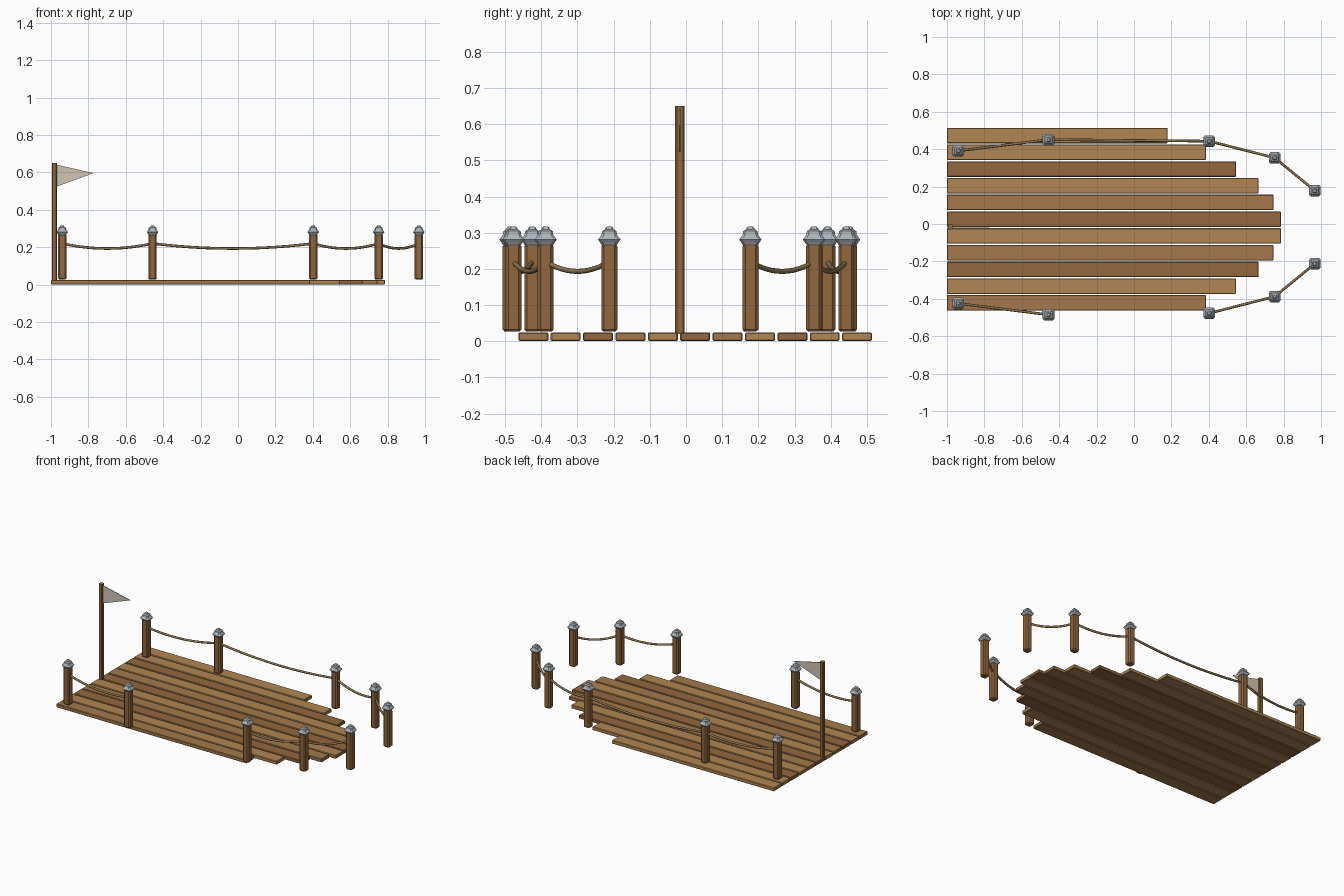
import bpy, bmesh, math
from mathutils import Vector

if "Cube" in bpy.data.objects:
    bpy.data.objects.remove(bpy.data.objects["Cube"])

MID = -0.017  # symmetry axis of the railing in y


def material(name, rgb):
    m = bpy.data.materials.new(name)
    m.diffuse_color = (*rgb, 1)
    m.use_nodes = True
    m.node_tree.nodes["Principled BSDF"].inputs["Base Color"].default_value = m.diffuse_color
    return m


WOOD = {"light": material("light_wood", (0.44, 0.24, 0.085)),
        "mid": material("mid_wood", (0.37, 0.19, 0.07)),
        "dark": material("dark_wood", (0.29, 0.135, 0.047))}
STEEL = material("steel", (0.42, 0.46, 0.48))
ROPE = material("rope", (0.27, 0.18, 0.08))
CLOTH = material("cloth", (0.62, 0.56, 0.46))


def finish(bm, name, mat):
    bmesh.ops.recalc_face_normals(bm, faces=bm.faces)
    me = bpy.data.meshes.new(name)
    bm.to_mesh(me)
    bm.free()
    me.materials.append(mat)
    ob = bpy.data.objects.new(name, me)
    bpy.context.collection.objects.link(ob)
    return ob


def box(name, lo, hi, mat, bevel):
    bm = bmesh.new()
    bmesh.ops.create_cube(bm, size=1)
    for v in bm.verts:
        v.co = [(a + b) / 2 + c * (b - a) for a, b, c in zip(lo, hi, v.co)]
    bmesh.ops.bevel(bm, geom=bm.edges[:], offset=bevel, segments=1, affect='EDGES')
    return finish(bm, name, mat)


def stack(name, x, y, levels, mat):
    """Chamfered-square sections (z, half width, chamfer) joined upward."""
    bm = bmesh.new()
    rings = []
    for z, r, c in levels:
        k = r - c
        pts = [(r, -k), (r, k), (k, r), (-k, r), (-r, k), (-r, -k), (-k, -r), (k, -r)]
        rings.append([bm.verts.new((x + px, y + py, z)) for px, py in pts])
    for a, b in zip(rings, rings[1:]):
        for i in range(8):
            j = (i + 1) % 8
            bm.faces.new((a[i], a[j], b[j], b[i]))
    bm.faces.new(rings[0])
    bm.faces.new(rings[-1])
    return finish(bm, name, mat)


def rope(name, a, b, sag=0.027, z=0.22, r=0.007, n=12, sides=8):
    a, b = Vector((*a, z)), Vector((*b, z))
    bm = bmesh.new()
    side = (b - a).normalized().cross(Vector((0, 0, 1)))
    rings = []
    for i in range(n + 1):
        t = i / n
        p = a.lerp(b, t) - Vector((0, 0, 4 * sag * t * (1 - t)))
        tan = (b - a - Vector((0, 0, 4 * sag * (1 - 2 * t)))).normalized()
        up = side.cross(tan)
        rings.append([bm.verts.new(p + r * (side * math.cos(q) + up * math.sin(q)))
                      for q in (2 * math.pi * s / sides for s in range(sides))])
    for p, q in zip(rings, rings[1:]):
        for i in range(sides):
            j = (i + 1) % sides
            bm.faces.new((p[i], p[j], q[j], q[i]))
    bm.faces.new(rings[0])
    bm.faces.new(rings[-1])
    for f in bm.faces:
        f.smooth = len(f.verts) == 4
    return finish(bm, name, ROPE)


# deck planks, from back to front, with stepped bow ends
planks = [(0.18, "light"), (0.385, "light"), (0.545, "dark"), (0.665, "light"),
          (0.745, "mid"), (0.785, "dark"), (0.785, "light"), (0.745, "mid"),
          (0.665, "dark"), (0.545, "light"), (0.385, "mid")]
for i, (end, tone) in enumerate(planks):
    y = 0.473 - i * 0.0895
    box(f"deck_plank_{i + 1}", (-1, y - 0.0414, 0.001), (end, y + 0.0414, 0.024),
        WOOD[tone], 0.003)

# railing posts, steel caps and hanging ropes on both sides
posts = [(-0.94, 0.408), (-0.457, 0.468), (0.402, 0.46), (0.752, 0.371), (0.967, 0.195)]
for label, s in (("back", 1), ("front", -1)):
    pts = [(x, MID + s * y) for x, y in posts]
    for i, (x, y) in enumerate(pts):
        stack(f"{label}_post_{i + 1}", x, y,
              [(0.027, 0.017, 0.006), (0.033, 0.022, 0.008), (0.262, 0.022, 0.008),
               (0.268, 0.018, 0.006)], WOOD["dark"])
        stack(f"{label}_post_cap_{i + 1}", x, y,
              [(0.266, 0.021, 0.006), (0.273, 0.025, 0.007), (0.281, 0.031, 0.009),
               (0.286, 0.027, 0.008), (0.295, 0.021, 0.006), (0.304, 0.020, 0.006),
               (0.309, 0.012, 0.004), (0.314, 0.010, 0.003), (0.317, 0.006, 0.002)], STEEL)
    for i in range(4):
        if s < 0 and i == 1:
            continue  # boarding gap
        rope(f"{label}_rope_{i + 1}", pts[i], pts[i + 1])

# flagpole
stack("flagpole", -0.982, MID, [(0.02, 0.0135, 0.005), (0.65, 0.0135, 0.005)], WOOD["dark"])

# pennant flag
bm = bmesh.new()
tri = [(-0.975, 0.642), (-0.975, 0.522), (-0.772, 0.596)]
f = bm.faces.new([bm.verts.new((x, MID - 0.002, z)) for x, z in tri])
ext = bmesh.ops.extrude_face_region(bm, geom=[f])
for v in ext["geom"]:
    if isinstance(v, bmesh.types.BMVert):
        v.co.y += 0.004
bm.normal_update()
if len(bm.faces) < 5:
    bm.faces.new([v for v in bm.verts if v.co.y < MID])
finish(bm, "pennant_flag", CLOTH)
